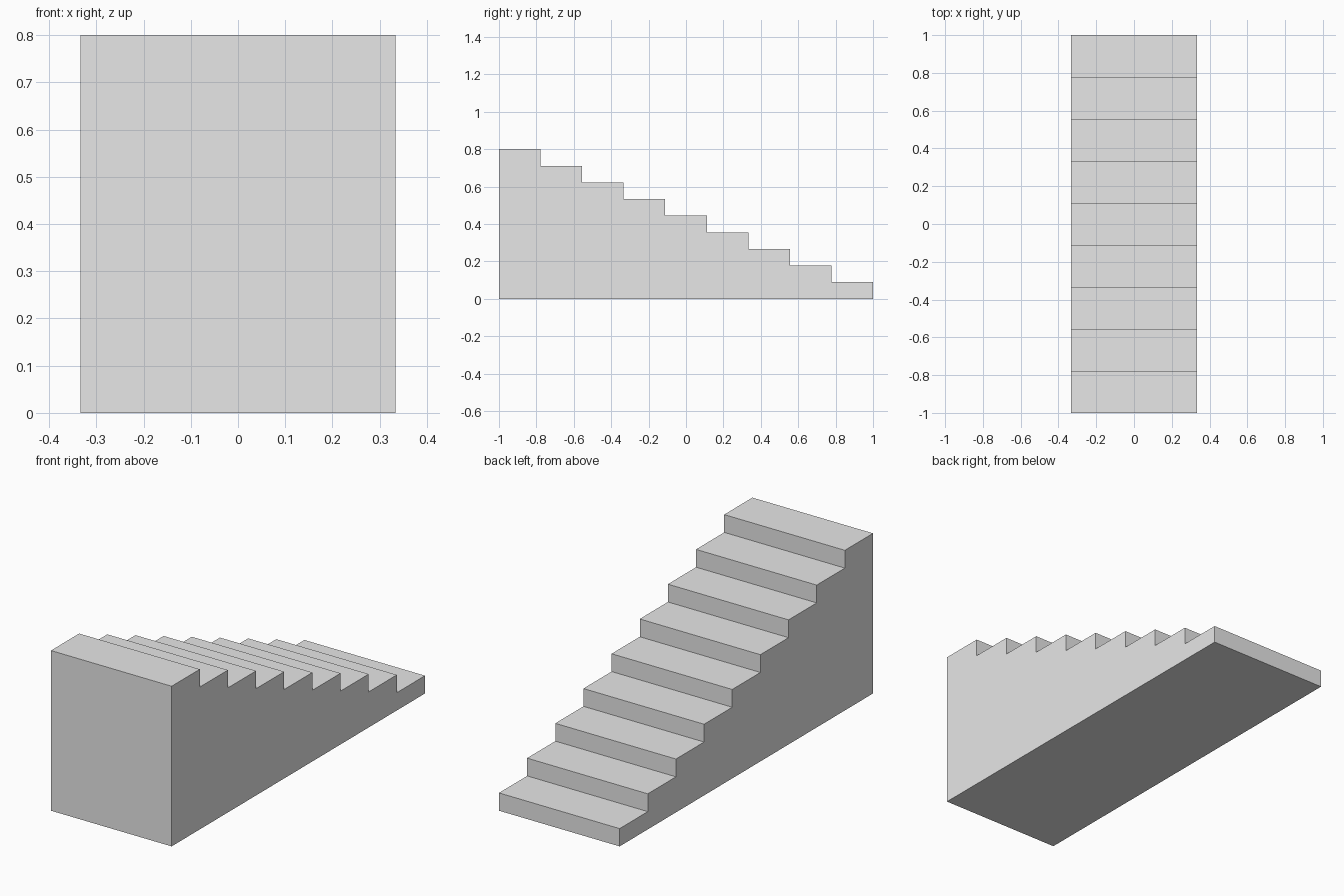
import bpy
import bmesh

cube = bpy.data.objects.get("Cube")
if cube:
    bpy.data.objects.remove(cube, do_unlink=True)

STEPS = 9
LENGTH, WIDTH, HEIGHT = 2.0, 2 / 3, 0.8
tread, rise = LENGTH / STEPS, HEIGHT / STEPS

# Plain grey material
grey = bpy.data.materials.new("light_grey")
grey.use_nodes = True
colour = (0.8, 0.8, 0.8, 1.0)
grey.diffuse_color = colour
grey.node_tree.nodes["Principled BSDF"].inputs["Base Color"].default_value = colour

# Side profile: flat base, then treads and risers climbing from back to front
profile = [(-LENGTH / 2, 0), (LENGTH / 2, 0)]
for i in range(STEPS):
    y = LENGTH / 2 - i * tread
    z = (i + 1) * rise
    profile += [(y, z), (y - tread, z)]

# Extrude the profile across the width into one solid block
bm = bmesh.new()
side = bm.faces.new([bm.verts.new((-WIDTH / 2, y, z)) for y, z in profile])
extruded = bmesh.ops.extrude_face_region(bm, geom=[side], use_keep_orig=True)
moved = [v for v in extruded["geom"] if isinstance(v, bmesh.types.BMVert)]
bmesh.ops.translate(bm, vec=(WIDTH, 0, 0), verts=moved)
bmesh.ops.recalc_face_normals(bm, faces=bm.faces)

mesh = bpy.data.meshes.new("staircase")
bm.to_mesh(mesh)
bm.free()
mesh.materials.append(grey)
staircase = bpy.data.objects.new("staircase", mesh)
bpy.context.collection.objects.link(staircase)
